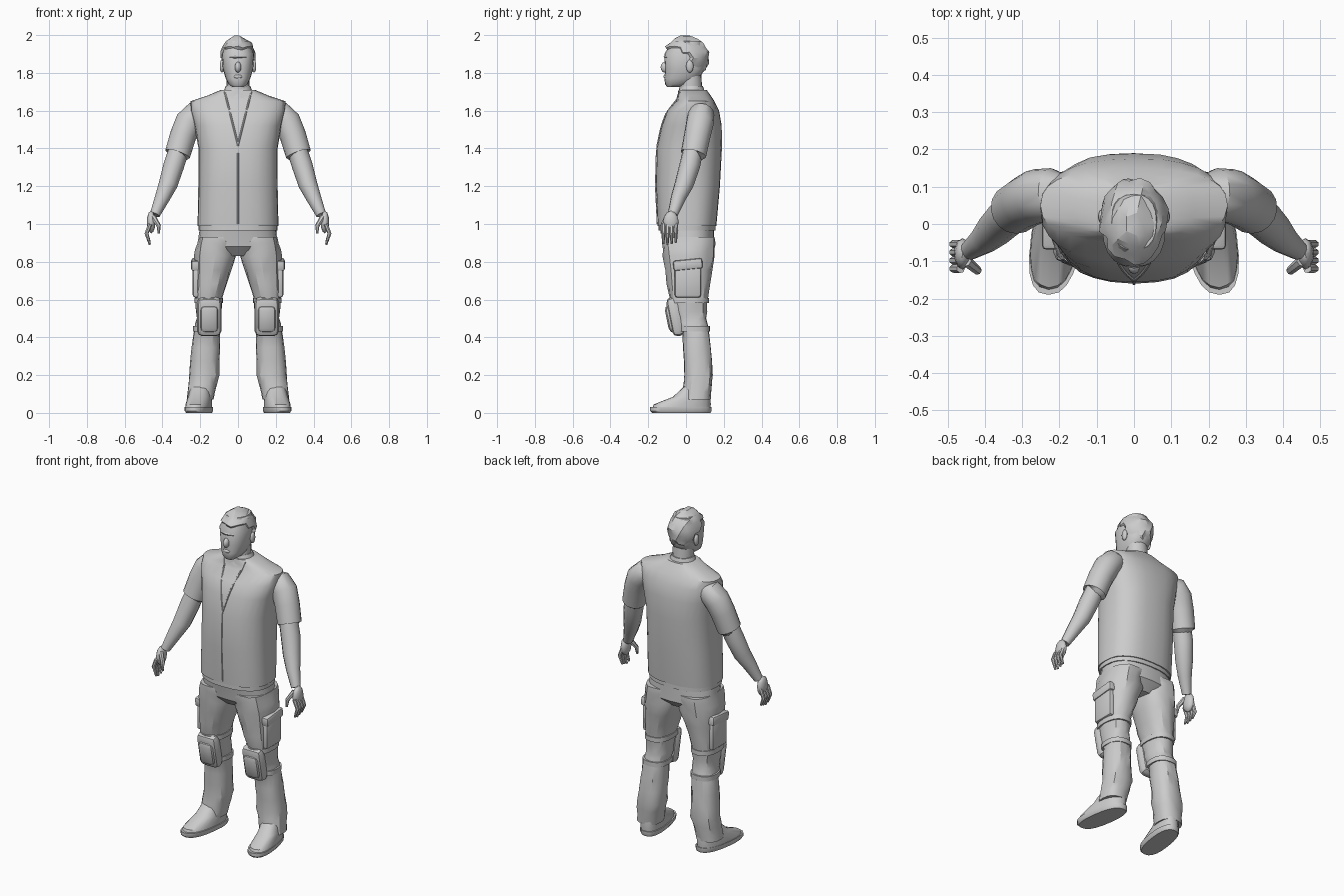
import bpy, bmesh, math, random
from mathutils import Matrix, Vector

random.seed(4)
if "Cube" in bpy.data.objects:
    bpy.data.objects.remove(bpy.data.objects["Cube"], do_unlink=True)

COLOUR = (.6, .6, .6, 1)
grey = bpy.data.materials.new("plain grey")
grey.use_nodes = True
grey.diffuse_color = COLOUR
grey.node_tree.nodes["Principled BSDF"].inputs["Base Color"].default_value = COLOUR


def finish(name, bm, mirror=False, angle=40):
    """Turn a bmesh into a shaded object, optionally mirrored across x."""
    bmesh.ops.recalc_face_normals(bm, faces=bm.faces)
    mesh = bpy.data.meshes.new(name)
    bm.to_mesh(mesh)
    bm.free()
    mesh.materials.append(grey)
    obj = bpy.data.objects.new(name, mesh)
    bpy.context.collection.objects.link(obj)
    bpy.ops.object.select_all(action="DESELECT")
    obj.select_set(True)
    bpy.context.view_layer.objects.active = obj
    bpy.ops.object.shade_smooth_by_angle(angle=math.radians(angle))
    if mirror:
        modifier = obj.modifiers.new("mirror", "MIRROR")
        modifier.use_mirror_merge = False


def skin(bm, rings):
    """Bridge closed rings of points and cap both ends."""
    loops = [[bm.verts.new(point) for point in ring] for ring in rings]
    for low, high in zip(loops, loops[1:]):
        for i in range(len(low)):
            bm.faces.new((low[i - 1], low[i], high[i], high[i - 1]))
    bm.faces.new(loops[0])
    bm.faces.new(loops[-1])


def superellipse(angle, power):
    """Point on a rounded box outline of half-size one."""
    return [math.copysign(abs(value) ** (2 / power), value)
            for value in (math.cos(angle), math.sin(angle))]


def section(rows, z):
    """Blend the rows around a height, lowest row first."""
    for a, b in zip(rows, rows[1:]):
        if z <= b[0]:
            break
    return Vector(a).lerp(Vector(b), (z - a[0]) / (b[0] - a[0]))


def centred(rows):
    """Expand (z, half width, front, back) rows to full sections."""
    return [(z, -width, width, front, back) for z, width, front, back in rows]


def loft(name, rows, sides=20, power=2.4, steps=1, wrinkle=0, turn=0, mirror=False, angle=40):
    """Stack level sections given as (z, x min, x max, y front, y back)."""
    stack = [Vector(a).lerp(Vector(b), k / steps)
             for a, b in zip(rows, rows[1:]) for k in range(steps)]
    rings = []
    for z, x_min, x_max, front, back in stack + [rows[-1]]:
        ring = []
        for i in range(sides):
            c, s = superellipse(math.tau * i / sides, power)
            crease = 1 + random.uniform(-wrinkle, wrinkle)
            x = (x_min + x_max + c * crease * (x_max - x_min)) / 2
            y = (front + back + s * crease * (back - front)) / 2
            ring.append((x - turn * y, y, z))
        rings.append(ring)
    bm = bmesh.new()
    skin(bm, rings)
    finish(name, bm, mirror, angle)


def band(name, rows, z, half_height, grow):
    """Strap that follows a lofted part."""
    z_mid, x_min, x_max, front, back = section(rows, z)
    ring_rows = []
    for rise, g in ((-1, 0), (-1, grow), (1, grow), (1, 0)):
        ring_rows.append((z + rise * half_height, x_min - g, x_max + g, front - g, back + g))
    loft(name, ring_rows, mirror=True)


def tube(bm, path, sides=12):
    """Sweep round sections along a path of (x, y, z, radius)."""
    points = [Vector(p[:3]) for p in path]
    rings = []
    for i, centre in enumerate(points):
        before, after = points[max(i - 1, 0)], points[min(i + 1, len(points) - 1)]
        along = (after - before).normalized()
        across = Vector((0, 1, 0)).cross(along).normalized()
        forward = along.cross(across)
        turns = [math.tau * k / sides for k in range(sides)]
        rings.append([centre + path[i][3] * (across * math.cos(t) + forward * math.sin(t))
                      for t in turns])
    skin(bm, rings)


def ball(name, centre, radii, mirror=False):
    """Stretched sphere for small rounded features."""
    bm = bmesh.new()
    bmesh.ops.create_icosphere(bm, subdivisions=2, radius=1)
    bmesh.ops.scale(bm, vec=radii, verts=bm.verts)
    bmesh.ops.translate(bm, vec=centre, verts=bm.verts)
    finish(name, bm, mirror)


def block(name, centre, size, bevel, tilt=0):
    """Mirrored bevelled box, tilted about x."""
    bm = bmesh.new()
    bmesh.ops.create_cube(bm, size=1)
    bmesh.ops.scale(bm, vec=size, verts=bm.verts)
    bmesh.ops.bevel(bm, geom=bm.edges[:], offset=bevel, segments=2,
                    affect="EDGES", profile=.5)
    bmesh.ops.transform(bm, matrix=Matrix.Rotation(tilt, 4, "X"), verts=bm.verts)
    bmesh.ops.translate(bm, vec=centre, verts=bm.verts)
    finish(name, bm, mirror=True)


# Vest body
VEST_POWER = 2.5
VEST = centred([(.99, .215, -.15, .16), (1.2, .21, -.16, .18), (1.4, .21, -.155, .19),
                (1.52, .23, -.13, .19), (1.6, .25, -.1, .175), (1.65, .25, -.05, .15),
                (1.68, .16, -.045, .13), (1.71, .09, -.04, .11)])
loft("vest", VEST, sides=28, power=VEST_POWER, wrinkle=.008)


def on_vest(x, z):
    """Point on the front of the vest, with the radius of an edging strip."""
    _, _, width, front, back = section(VEST, z)
    bulge = (1 - abs(x / width) ** VEST_POWER) ** (1 / VEST_POWER)
    return (x, (front + back - bulge * (back - front)) / 2, z, .005)


# Vest opening: lapel edges and a closing strip
bm = bmesh.new()
tube(bm, [on_vest(.01 * k, 1.42 + .04 * k) for k in range(8)], sides=6)
finish("lapel_edges", bm, mirror=True)
bm = bmesh.new()
tube(bm, [on_vest(0, 1 + .06 * k) for k in range(8)], sides=6)
finish("vest_closing_strip", bm)

# Shirt hem, collar and neck
loft("shirt_hem", centred([(.965, .21, -.145, .155), (1, .21, -.145, .155)]), sides=28)
loft("shirt_collar", centred([(1.67, .09, -.05, .11), (1.73, .065, -.03, .09)]), power=2)
loft("neck", centred([(1.66, .06, -.04, .09), (1.8, .06, -.03, .08)]), power=2)

# Head with face features
loft("head", centred([(1.725, .03, -.1, -.03), (1.74, .05, -.11, .02), (1.77, .065, -.115, .07),
                      (1.82, .08, -.11, .1), (1.9, .085, -.115, .1), (1.97, .06, -.07, .08)]))
ball("nose", (0, -.11, 1.83), (.017, .025, .03))
ball("brow", (0, -.06, 1.885), (.07, .06, .02))
ball("lips", (0, -.105, 1.78), (.025, .015, .012))
ball("ears", (.085, .02, 1.835), (.012, .02, .035), mirror=True)

# Tousled hair, tucked inside the head over the face and neck
bm = bmesh.new()
bmesh.ops.create_icosphere(bm, subdivisions=3, radius=1)
for vert in bm.verts:
    x, y, z = vert.co
    hairline = .3 if y < -.25 else (0 if y < .15 else -.8)
    reach = random.uniform(.93, 1.04) if z > hairline else .7
    vert.co = Vector((0, 0, 1.88)) + reach * Vector((.095 * x, .125 * y, .117 * z))
finish("hair", bm, angle=25)

# Sleeves, with the cuff turned inwards
bm = bmesh.new()
tube(bm, [(.18, .08, 1.59, .05), (.22, .08, 1.58, .07), (.26, .075, 1.54, .073),
          (.29, .06, 1.47, .07), (.32, .04, 1.37, .068), (.325, .035, 1.365, .05)], sides=16)
finish("sleeves", bm, mirror=True)

# Forearms, palms, fingers and thumbs
bm = bmesh.new()
tube(bm, [(.31, .04, 1.4, .053), (.34, .02, 1.31, .055), (.37, -.01, 1.21, .05),
          (.4, -.04, 1.14, .04), (.44, -.07, 1.05, .027)])
finish("forearms", bm, mirror=True)
ball("palms", (.46, -.08, 1.01), (.023, .042, .06), mirror=True)
bm = bmesh.new()
for k in range(4):
    y = -.12 + .022 * k
    tip = .89 + .006 * abs(k - 1)
    tube(bm, [(.465, y, 1, .012), (.485, y, .95, .011), (.467, y, tip, .006)], sides=7)
tube(bm, [(.45, -.1, 1.04, .015), (.42, -.125, .99, .012), (.42, -.13, .95, .006)], sides=7)
finish("fingers", bm, mirror=True)

# Trousers with creased cloth
loft("trouser_hips", centred([(.83, .12, -.07, .1), (.88, .215, -.12, .15), (.99, .2, -.14, .15)]),
     sides=24, steps=2, wrinkle=.012, angle=30)
LEG = [(.07, .13, .27, -.02, .13), (.2, .1, .26, -.01, .145), (.42, .095, .235, -.02, .125),
       (.5, .09, .22, -.06, .11), (.61, .085, .225, -.09, .115), (.83, .01, .23, -.12, .15),
       (.93, .01, .21, -.13, .155)]
loft("trouser_legs", LEG, sides=16, steps=3, wrinkle=.045, mirror=True, angle=30)

# Cargo pockets with flaps
block("cargo_pockets", (.215, .01, .7), (.05, .14, .18), .015)
block("pocket_flaps", (.22, .01, .785), (.055, .155, .055), .012, tilt=.1)

# Knee pads, raised caps and straps
block("knee_pads", (.152, -.055, .51), (.13, .07, .21), .03, tilt=.2)
block("knee_caps", (.152, -.07, .5), (.1, .065, .15), .028, tilt=.2)
band("upper_knee_straps", LEG, z=.595, half_height=.014, grow=.007)
band("lower_knee_straps", LEG, z=.445, half_height=.014, grow=.007)

# Shoes: sole, then upper
TOE_OUT = .14
loft("shoe_soles", [(0, .14, .265, -.18, .13), (.01, .134, .272, -.19, .135),
                    (.03, .134, .272, -.19, .135)], power=2.5, turn=TOE_OUT, mirror=True)
loft("shoe_uppers", [(.02, .14, .27, -.18, .13), (.045, .14, .27, -.17, .13),
                     (.085, .145, .265, -.07, .13), (.14, .15, .255, -.01, .12)],
     wrinkle=.012, turn=TOE_OUT, mirror=True)
